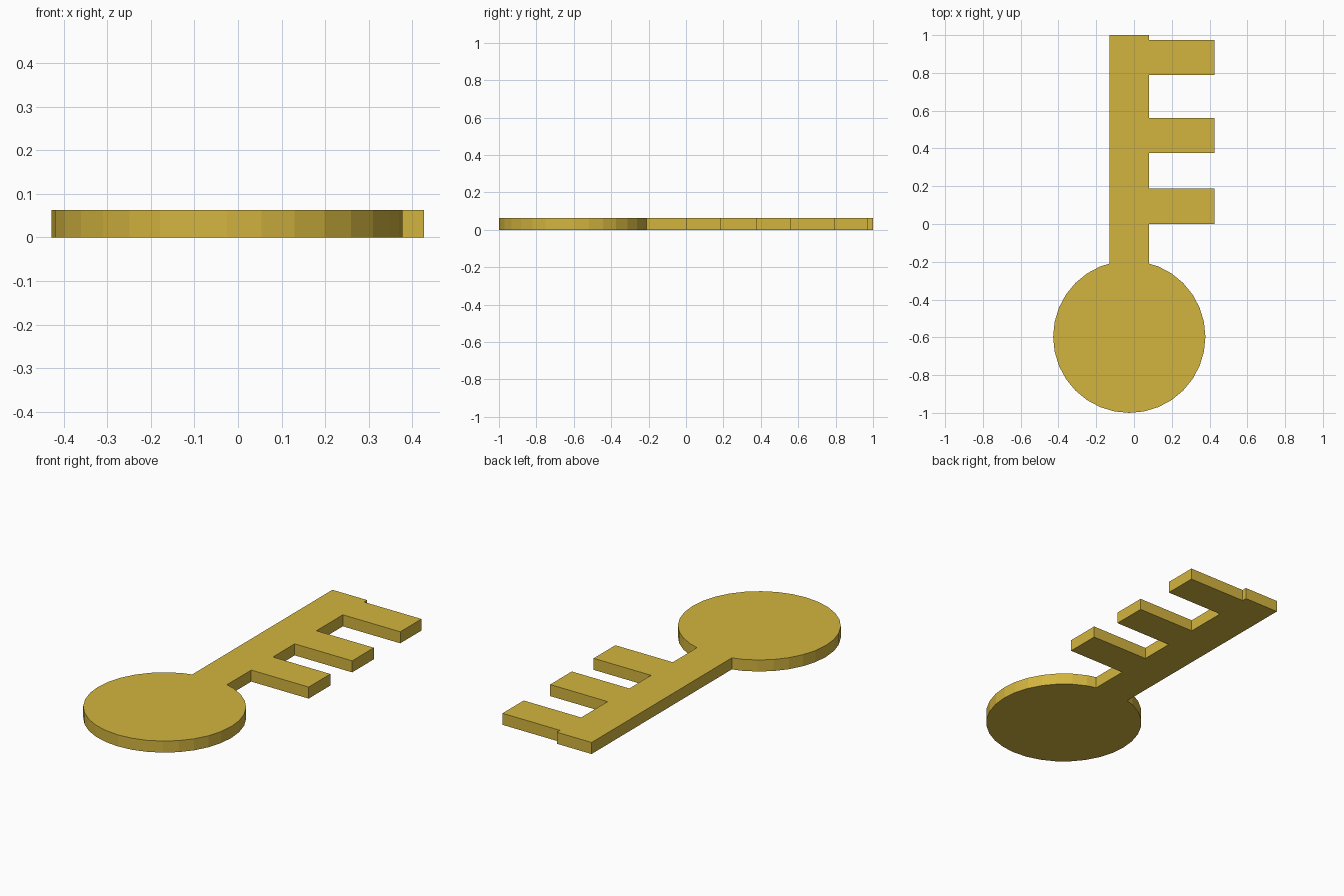
import bpy, bmesh, math

if "Cube" in bpy.data.objects:
    bpy.data.objects.remove(bpy.data.objects["Cube"])

THICK = 0.063
CX, CY, R, SEGS = -0.025, -0.597, 0.403, 32     # round bow
LEFT, RIGHT, TIP = -0.13, 0.08, 1.0             # shaft
TOOTH_END = 0.427
TEETH = [(0.0, 0.187), (0.375, 0.562), (0.79, 0.973)]
NECK_Y = -0.21

# Shaft and teeth outline, counter-clockwise from the right side of the neck
outline = [(RIGHT, NECK_Y)]
for y0, y1 in TEETH:
    outline += [(RIGHT, y0), (TOOTH_END, y0), (TOOTH_END, y1), (RIGHT, y1)]
outline += [(RIGHT, TIP), (LEFT, TIP), (LEFT, NECK_Y)]

# Bow outline, leaving out the points hidden inside the shaft
for i in range(2, SEGS - 1):
    a = math.pi / 2 + 2 * math.pi * i / SEGS
    outline.append((CX + R * math.cos(a), CY + R * math.sin(a)))

# Extrude the outline into a flat plate
bm = bmesh.new()
face = bm.faces.new([bm.verts.new((x, y, 0)) for x, y in outline])
ext = bmesh.ops.extrude_face_region(bm, geom=[face], use_keep_orig=True)
top = [g for g in ext["geom"] if isinstance(g, bmesh.types.BMVert)]
bmesh.ops.translate(bm, verts=top, vec=(0, 0, THICK))
bmesh.ops.recalc_face_normals(bm, faces=bm.faces)
mesh = bpy.data.meshes.new("key")
bm.to_mesh(mesh)
bm.free()

key = bpy.data.objects.new("key", mesh)
bpy.context.collection.objects.link(key)

# Brass colour
brass = bpy.data.materials.new("brass")
brass.diffuse_color = (0.65, 0.46, 0.05, 1)
brass.use_nodes = True
brass.node_tree.nodes["Principled BSDF"].inputs["Base Color"].default_value = brass.diffuse_color
mesh.materials.append(brass)
